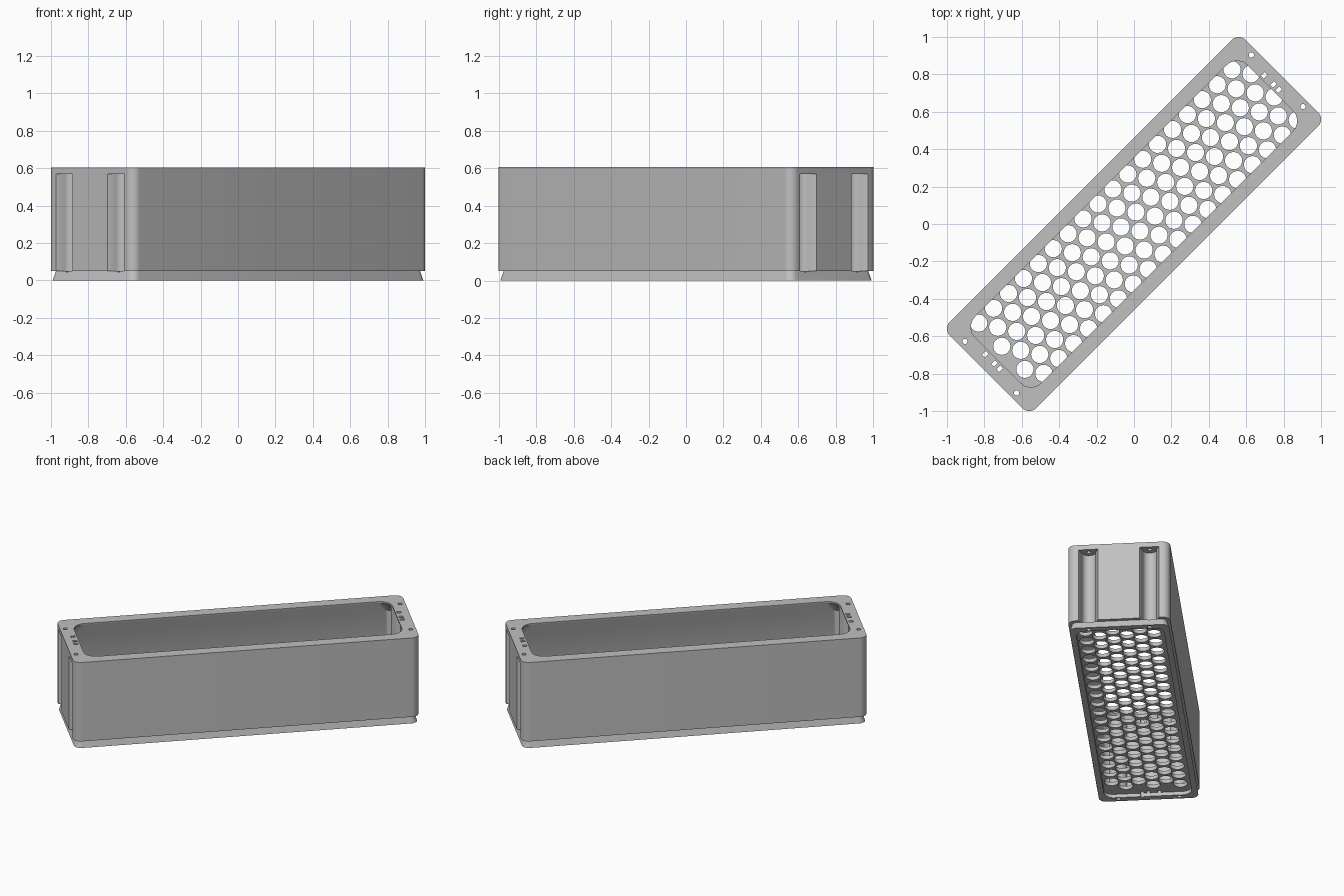
import bpy, bmesh, math

cube = bpy.data.objects.get("Cube")
if cube:
    bpy.data.objects.remove(cube, do_unlink=True)

grey = bpy.data.materials.new("light grey plastic")
grey.use_nodes = True
COLOUR = (0.53, 0.53, 0.53, 1)
grey.diffuse_color = COLOUR
grey.node_tree.nodes["Principled BSDF"].inputs["Base Color"].default_value = COLOUR

HEIGHT = 0.605
FOOT = 0.05
COLUMN_X, COLUMN_Y = 1.083, 0.195


def rounded(hx, hy, r, steps=8):
    """Outline of a rounded rectangle with half sizes hx, hy."""
    pts = []
    for k, (sx, sy) in enumerate([(1, 1), (-1, 1), (-1, -1), (1, -1)]):
        for i in range(steps + 1):
            a = math.pi / 2 * (k + i / steps)
            pts.append((sx * (hx - r) + r * math.cos(a), sy * (hy - r) + r * math.sin(a)))
    return pts


def circle(cx, cy, r, n=24):
    return [(cx + r * math.cos(2 * math.pi * i / n), cy + r * math.sin(2 * math.pi * i / n))
            for i in range(n)]


def loft(bm, layers):
    """Closed solid through outlines given as (z, points)."""
    rings = [[bm.verts.new((x, y, z)) for x, y in pts] for z, pts in layers]
    n = len(rings[0])
    for a, b in zip(rings, rings[1:]):
        for i in range(n):
            j = (i + 1) % n
            bm.faces.new((a[i], a[j], b[j], b[i]))
    bm.faces.new(rings[0][::-1])
    bm.faces.new(rings[-1])


def solid(name, *lofts):
    bm = bmesh.new()
    for layers in lofts:
        loft(bm, layers)
    bmesh.ops.recalc_face_normals(bm, faces=bm.faces)
    mesh = bpy.data.meshes.new(name)
    bm.to_mesh(mesh)
    bm.free()
    mesh.materials.append(grey)
    obj = bpy.data.objects.new(name, mesh)
    bpy.context.collection.objects.link(obj)
    return obj


def prism(pts, z0, z1):
    return [(z0, pts), (z1, pts)]


def cut(obj, cutter, keep=False):
    mod = obj.modifiers.new("cut", 'BOOLEAN')
    mod.operation = 'DIFFERENCE'
    mod.solver = 'EXACT'
    mod.object = cutter
    cutter.hide_render = True
    bpy.ops.object.select_all(action='DESELECT')
    bpy.context.view_layer.objects.active = obj
    obj.select_set(True)
    bpy.ops.object.modifier_apply(modifier=mod.name)
    if not keep:
        bpy.data.objects.remove(cutter, do_unlink=True)


def groove_outline(sx, sy):
    """Round-bottomed channel that flares open at the end face."""
    r, cx, cy = 0.045, COLUMN_X, COLUMN_Y
    pts = [(cx + 0.06, cy - 0.075), (cx + 0.06, cy + 0.075)]
    for i in range(13):
        a = math.pi / 2 + math.pi * i / 12
        pts.append((cx + r * math.cos(a), cy + r * math.sin(a)))
    return [(sx * x, sy * y) for x, y in pts]


corners = [(sx, sy) for sx in (1, -1) for sy in (1, -1)]

# Open box wall
body = solid("box_wall", prism(rounded(1.118, 0.326, 0.05), FOOT, HEIGHT))

# Cavity narrows to the rim and leaves bosses around the screw channels
wide, narrow = rounded(1.075, 0.29, 0.07), rounded(1.03, 0.25, 0.08)
cavity = solid("cavity_cutter", [(FOOT - 0.02, wide), (0.52, wide),
                                 (HEIGHT - 0.01, narrow), (HEIGHT + 0.02, narrow)])
bosses = solid("boss_cutter", *[prism(circle(sx * COLUMN_X, sy * COLUMN_Y, 0.057), 0, 0.7)
                                for sx, sy in corners])
cut(cavity, bosses)
cut(body, cavity)

# Screw channels on both ends
cut(body, solid("channel_cutter", *[prism(groove_outline(sx, sy), FOOT - 0.02, 0.57)
                                    for sx, sy in corners]))

# Flared foot with a recessed underside
foot = solid("foot_with_floor", [(0, rounded(1.11, 0.318, 0.045)),
                                 (FOOT, rounded(1.095, 0.305, 0.04))])
cut(foot, solid("recess_cutter", prism(rounded(1.065, 0.28, 0.06), -0.05, 0.025)))

# Staggered drain holes in the floor
PITCH, ROW = 0.1127, 0.0872
holes = [prism(circle(-0.962 + PITCH * (i + 0.5 * (row % 2)), 0.212 - ROW * row, 0.046), 0.01, 0.08)
         for row in range(6) for i in range(18)]
cut(foot, solid("drain_cutter", *holes))

# Screw holes and small locating slots at both ends
small = [prism(circle(sx * COLUMN_X, sy * COLUMN_Y, 0.014, 16), -0.1, 0.8) for sx, sy in corners]
for sx in (1, -1):
    for y in (0.07, 0.0, -0.04):
        slot = [(sx * 1.055 + dx * 0.014, y + dy * 0.01)
                for dx, dy in ((-1, -1), (1, -1), (1, 1), (-1, 1))]
        small.append(prism(slot, -0.1, 0.8))
fixings = solid("fixing_cutter", *small)
cut(body, fixings, keep=True)
cut(foot, fixings)

# Turn the box diagonally and smooth its curves
for obj in (body, foot):
    obj.rotation_euler.z = math.radians(45)
    bpy.ops.object.select_all(action='DESELECT')
    bpy.context.view_layer.objects.active = obj
    obj.select_set(True)
    bpy.ops.object.shade_smooth_by_angle(angle=math.radians(30))
